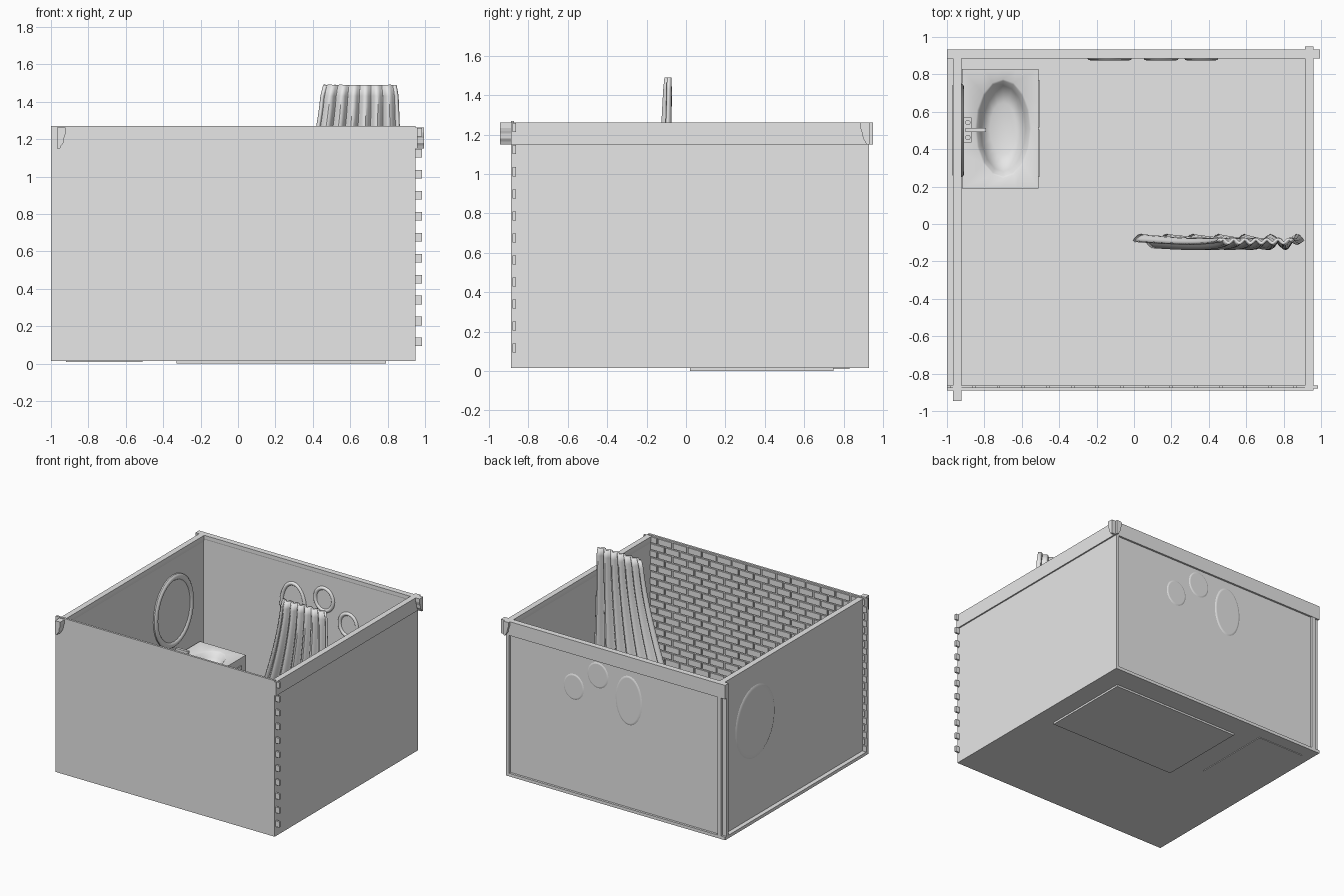
import bpy, bmesh, math
from mathutils import Vector

if "Cube" in bpy.data.objects:
    bpy.data.objects.remove(bpy.data.objects["Cube"])

# One plain material for everything
mat = bpy.data.materials.new("plain_grey")
mat.use_nodes = True
GREY = (0.8, 0.8, 0.8, 1)
mat.diffuse_color = GREY
next(n for n in mat.node_tree.nodes if n.type == 'BSDF_PRINCIPLED').inputs["Base Color"].default_value = GREY


def finish(bm, name, smooth=False):
    bmesh.ops.recalc_face_normals(bm, faces=bm.faces)
    mesh = bpy.data.meshes.new(name)
    bm.to_mesh(mesh)
    bm.free()
    mesh.materials.append(mat)
    obj = bpy.data.objects.new(name, mesh)
    bpy.context.collection.objects.link(obj)
    if smooth:
        bpy.ops.object.select_all(action='DESELECT')
        obj.select_set(True)
        bpy.context.view_layer.objects.active = obj
        bpy.ops.object.shade_smooth_by_angle(angle=math.radians(40))
    return obj


def add_box(bm, xs, ys, zs):
    new = bmesh.ops.create_cube(bm, size=1)["verts"]
    for v in new:
        v.co = Vector([(r[0] + r[1]) / 2 + c * (r[1] - r[0]) for r, c in zip((xs, ys, zs), v.co)])


def box(name, xs, ys, zs):
    bm = bmesh.new()
    add_box(bm, xs, ys, zs)
    return finish(bm, name)


def loft(name, rings, smooth=True):
    """Skin a list of closed rings and cap both ends."""
    bm = bmesh.new()
    loops = [[bm.verts.new(p) for p in ring] for ring in rings]
    n = len(loops[0])
    for a, b in zip(loops, loops[1:]):
        for i in range(n):
            bm.faces.new((a[i], a[(i + 1) % n], b[(i + 1) % n], b[i]))
    bm.faces.new(loops[0])
    bm.faces.new(loops[-1])
    return finish(bm, name, smooth)


# Floor, mat below it, and walls
box("floor", (-1, 0.95), (-0.89, 0.93), (0.015, 0.04))
box("floor_mat", (-0.33, 0.79), (0.02, 0.75), (0, 0.02))
box("front_wall", (-1, 0.95), (-0.89, -0.873), (0.015, 1.27))
box("back_wall", (-1, 0.95), (0.888, 0.912), (0.02, 1.255))
box("right_side_wall", (-0.965, -0.93), (-0.89, 0.93), (0.02, 1.255))
box("left_side_wall", (0.925, 0.95), (-0.89, 0.93), (0.02, 1.255))

# Brick lining inside the front wall, with alternate rows overhanging
bm = bmesh.new()
STEP = 0.132
for row in range(22):
    z = 0.06 + 0.056 * row
    end = 0.985 - (0 if row % 2 else STEP / 2)
    while end > -0.98:
        add_box(bm, (max(end - STEP + 0.013, -1), end), (-0.88, -0.864), (z - 0.023, z + 0.023))
        end -= STEP
finish(bm, "brick_lining")

# Crown mouldings: (inward offset, height) profile swept along each wall
CROWN = [(0, 1.15), (0.015, 1.15), (0.022, 1.165), (0.033, 1.18), (0.036, 1.205),
         (0.042, 1.22), (0.046, 1.235), (0.046, 1.262), (0, 1.262)]


def crown(name, place, start, end):
    loft(name, [[place(d, t, z) for d, z in CROWN] for t in (start, end)], False)


crown("right_side_crown", lambda d, t, z: (-0.967 + d, t, z), -0.945, 0.93)
crown("left_side_crown", lambda d, t, z: (0.961 - d, t, z), -0.89, 0.95)
crown("back_crown", lambda d, t, z: (t, 0.932 - d, z), -1, 0.995)


# Oval framed mirror and plaques, seated through the walls
def oval(name, place, ru, rv, depth, rim):
    lip = min(ru, rv)
    profile = [(lip * 0.15, 0), (0.012, 0), (0, 0.006), (0, depth - 0.012), (rim * 0.2, depth - 0.003),
               (rim * 0.5, depth), (rim * 0.8, depth - 0.003), (rim, depth - 0.012)]
    rings = []
    for inset, d in profile:
        rings.append([place((ru - inset) * math.cos(a), (rv - inset) * math.sin(a), d)
                      for a in (math.tau * i / 32 for i in range(32))])
    loft(name, rings)


oval("wall_mirror", lambda u, v, d: (-0.971 + d, 0.5 + u, 0.8 + v), 0.25, 0.29, 0.063, 0.045)
for name, cx, cz, ru, rv in (("large_plaque", -0.13, 0.9, 0.12, 0.2),
                             ("upper_plaque", 0.145, 1.03, 0.095, 0.105),
                             ("lower_plaque", 0.36, 0.88, 0.092, 0.105)):
    oval(name, lambda u, v, d: (cx + u, 0.917 - d, cz + v), ru, rv, 0.042, 0.03)

# Vanity cabinet with a sunken oval basin
angles = [math.tau * i / 16 for i in range(16)]
CX, CY = -0.715, 0.51


def rect_ring(z):
    ring = []
    for a in angles:
        c, s = math.cos(a), math.sin(a)
        m = max(abs(c), abs(s))
        ring.append((CX + 0.205 * c / m, CY + 0.32 * s / m, z))
    return ring


def basin_ring(rx, ry, z):
    return [(-0.7 + rx * math.cos(a), CY + ry * math.sin(a), z) for a in angles]


loft("vanity", [rect_ring(0.01), rect_ring(0.43), basin_ring(0.15, 0.265, 0.43),
                basin_ring(0.14, 0.255, 0.422), basin_ring(0.12, 0.23, 0.39),
                basin_ring(0.105, 0.2, 0.35), basin_ring(0.07, 0.14, 0.33)])
for side, y0 in (("near", 0.25), ("far", 0.515)):
    box(side + "_vanity_door", (-0.512, -0.504), (y0, y0 + 0.255), (0.07, 0.37))

# Tap with two knobs
box("tap_plate", (-0.91, -0.87), (0.435, 0.57), (0.43, 0.44))
box("tap_post", (-0.9, -0.88), (0.492, 0.513), (0.44, 0.5))
box("tap_spout", (-0.9, -0.79), (0.492, 0.513), (0.49, 0.51))
for side, y in (("near", 0.463), ("far", 0.542)):
    loft(side + "_tap_knob", [[(-0.888 + 0.014 * math.cos(a), y + 0.014 * math.sin(a), z)
                              for a in angles] for z in (0.44, 0.47)])


# Pleated curtain flaring toward the floor on one side
def flare(z):
    """Left and right edges and centre depth of the curtain at a height."""
    drop = (1.49 - z) / 1.43
    near = 0.45 - 0.45 * drop ** 1.55
    far = 0.85 + 0.055 * drop
    tip = max(0, (z - 1.46) / 0.03)
    return near + 0.012 * tip, far - 0.008 * tip, -0.092 - 0.015 * math.sin(math.pi * drop)


COLS, ROWS = 72, 24
bm = bmesh.new()
grid = []
for j in range(ROWS + 1):
    z = 0.06 + 1.43 * j / ROWS
    near, far, cy = flare(z)
    amp = 0.01 + 0.02 * (1 - j / ROWS) ** 0.5
    line = []
    for i in range(COLS + 1):
        u = i / COLS
        wave = math.sin(math.tau * 6.5 * u)
        line.append(bm.verts.new((near + (far - near) * u, cy + amp * wave, z)))
    grid.append(line)
for a, b in zip(grid, grid[1:]):
    for i in range(COLS):
        bm.faces.new((a[i], a[i + 1], b[i + 1], b[i]))
curtain = finish(bm, "curtain", True)
solid = curtain.modifiers.new("thickness", 'SOLIDIFY')
solid.thickness = 0.016
solid.offset = 0
